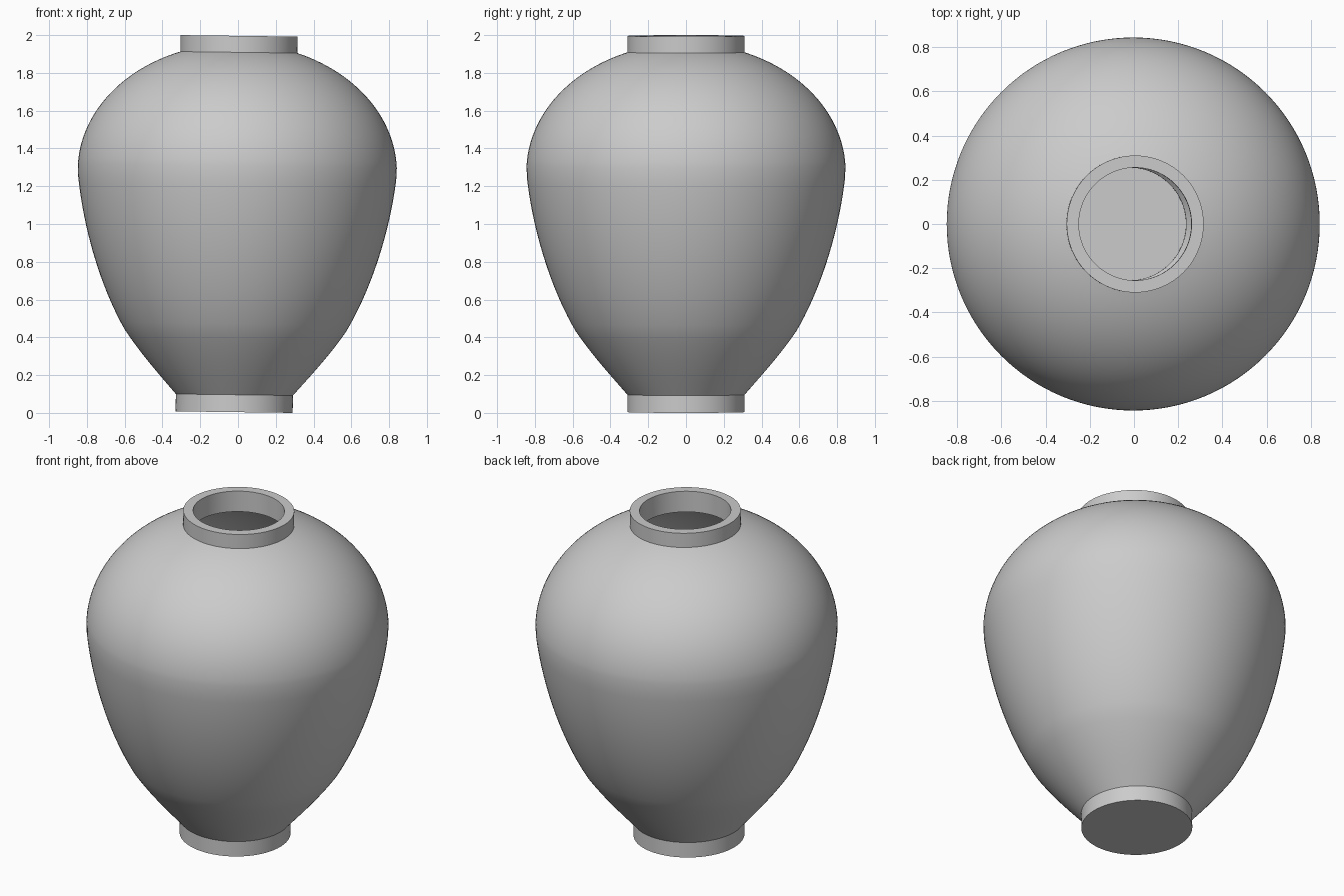
import bpy, bmesh, math
from mathutils import Vector, Matrix
from mathutils.geometry import interpolate_bezier

if "Cube" in bpy.data.objects:
    bpy.data.objects.remove(bpy.data.objects["Cube"])

SIDES = 128
WALL = 0.055


def V(r, z):
    return Vector((r, z, 0))


# Outer profile (radius, height): foot, lower flare, belly, shoulder, neck
outer = [V(0, 0), V(0.31, 0)]
outer += interpolate_bezier(V(0.31, 0.092), V(0.405, 0.2), V(0.50, 0.305), V(0.585, 0.43), 10)
outer += interpolate_bezier(V(0.585, 0.43), V(0.72, 0.66), V(0.812, 0.97), V(0.842, 1.24), 20)[1:]
a_end = math.acos(0.31 / 0.845)
for i in range(1, 29):
    a = a_end * i / 28
    outer.append(V(0.845 * math.cos(a), 1.275 + 0.677 * math.sin(a)))
outer[-1].x = 0.31
outer.append(V(0.31, 1.992))


# Inner profile: the outer one moved inwards by the wall thickness
def offset(points, d):
    result = []
    for i, p in enumerate(points):
        normals = []
        for a, b in ((i - 1, i), (i, i + 1)):
            if a >= 0 and b < len(points):
                t = (points[b] - points[a]).normalized()
                normals.append(Vector((-t.y, t.x, 0)))
        m = sum(normals, Vector()).normalized()
        result.append(p + m * (d / m.dot(normals[0])))
    return result


profile = outer + offset(outer, WALL)[::-1]

# Revolve the closed profile into a hollow jar
bm = bmesh.new()
rings = []
for p in profile:
    if p.x < 1e-4:
        rings.append([bm.verts.new((0, 0, p.y))] * SIDES)
    else:
        rings.append([bm.verts.new((p.x * math.cos(k * math.tau / SIDES),
                                    p.x * math.sin(k * math.tau / SIDES), p.y))
                      for k in range(SIDES)])
for lo, hi in zip(rings, rings[1:]):
    for k in range(SIDES):
        n = (k + 1) % SIDES
        corners = list(dict.fromkeys((lo[k], lo[n], hi[n], hi[k])))
        bm.faces.new(corners)
bmesh.ops.recalc_face_normals(bm, faces=bm.faces)

# The jar leans very slightly towards +x
bm.transform(Matrix.Translation((-0.0075, 0, 1.0))
             @ Matrix.Rotation(0.013, 4, 'Y')
             @ Matrix.Translation((0, 0, -0.996)))

mesh = bpy.data.meshes.new("jar")
bm.to_mesh(mesh)
bm.free()
jar = bpy.data.objects.new("jar", mesh)
bpy.context.collection.objects.link(jar)

clay = bpy.data.materials.new("light grey clay")
clay.diffuse_color = (0.6, 0.6, 0.6, 1)
clay.use_nodes = True
clay.node_tree.nodes["Principled BSDF"].inputs["Base Color"].default_value = clay.diffuse_color
mesh.materials.append(clay)

bpy.context.view_layer.objects.active = jar
jar.select_set(True)
bpy.ops.object.shade_smooth_by_angle(angle=math.radians(30))
